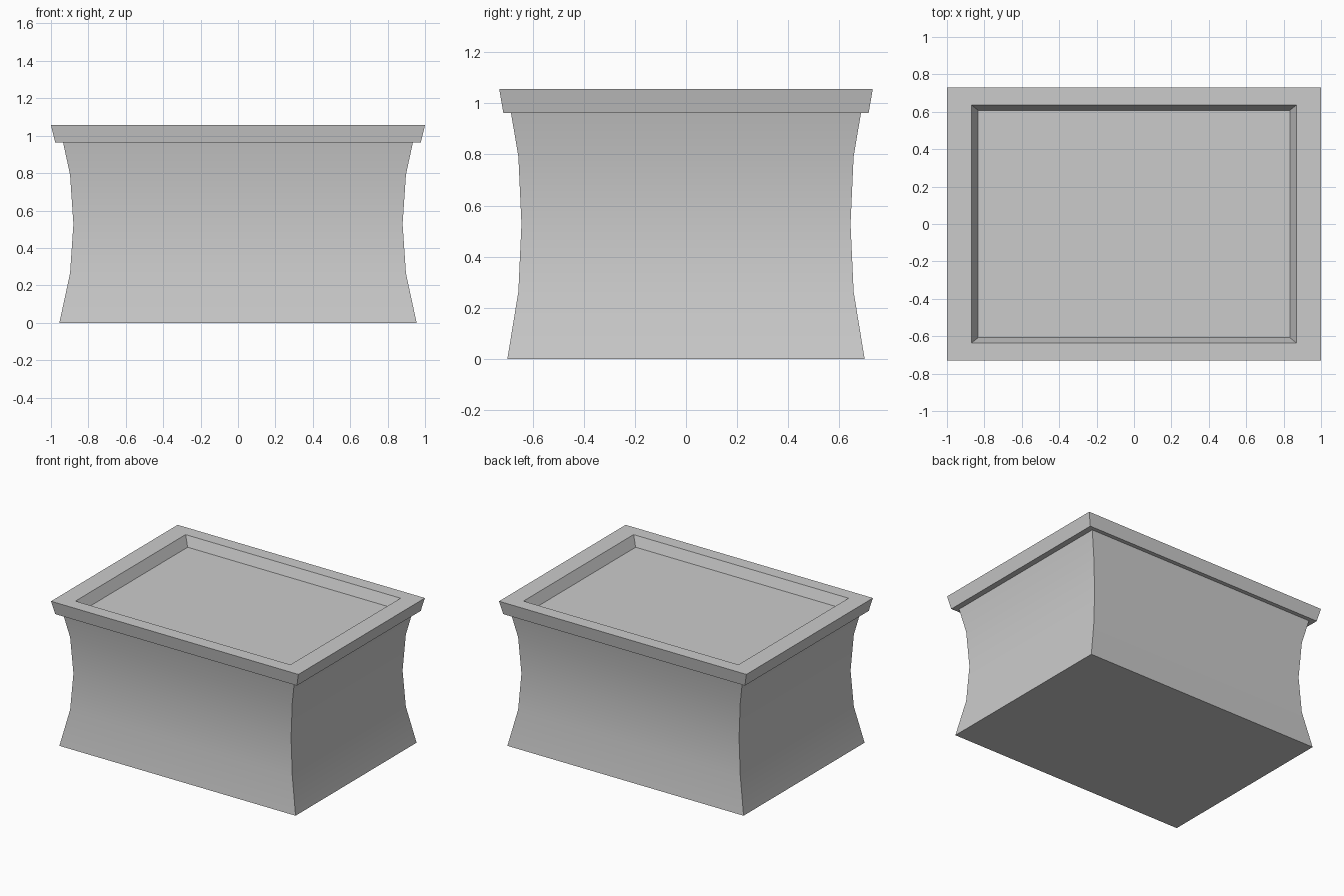
import bpy, bmesh, math

if "Cube" in bpy.data.objects:
    bpy.data.objects.remove(bpy.data.objects["Cube"])


def loft(name, rings, cap_start=True, cap_end=True):
    """Skin a stack of centred rectangles given as (half_x, half_y, z)."""
    bm = bmesh.new()
    loops = [[bm.verts.new((sx * x, sy * y, z))
              for sx, sy in ((-1, -1), (1, -1), (1, 1), (-1, 1))]
             for x, y, z in rings]
    for a, b in zip(loops, loops[1:]):
        for i in range(4):
            j = (i + 1) % 4
            bm.faces.new((a[i], a[j], b[j], b[i]))
    if cap_start:
        bm.faces.new(loops[0][::-1])
    if cap_end:
        bm.faces.new(loops[-1])
    mesh = bpy.data.meshes.new(name)
    bm.to_mesh(mesh)
    bm.free()
    obj = bpy.data.objects.new(name, mesh)
    bpy.context.collection.objects.link(obj)
    bpy.ops.object.select_all(action='DESELECT')
    obj.select_set(True)
    bpy.context.view_layer.objects.active = obj
    bpy.ops.object.shade_smooth_by_angle(angle=math.radians(30))
    return obj


# Waisted body, its open top hidden against the lid's underside
loft("body", [
    (0.955, 0.699, 0.0),
    (0.898, 0.656, 0.264),
    (0.880, 0.644, 0.528),
    (0.898, 0.656, 0.792),
    (0.935, 0.685, 0.963),
], cap_end=False)

# Overhanging lid: flared outer edge, flat rim, tapered shallow recess
loft("recessed_lid", [
    (0.977, 0.715, 0.963),
    (1.000, 0.731, 1.057),
    (0.869, 0.636, 1.057),
    (0.833, 0.608, 0.985),
])
